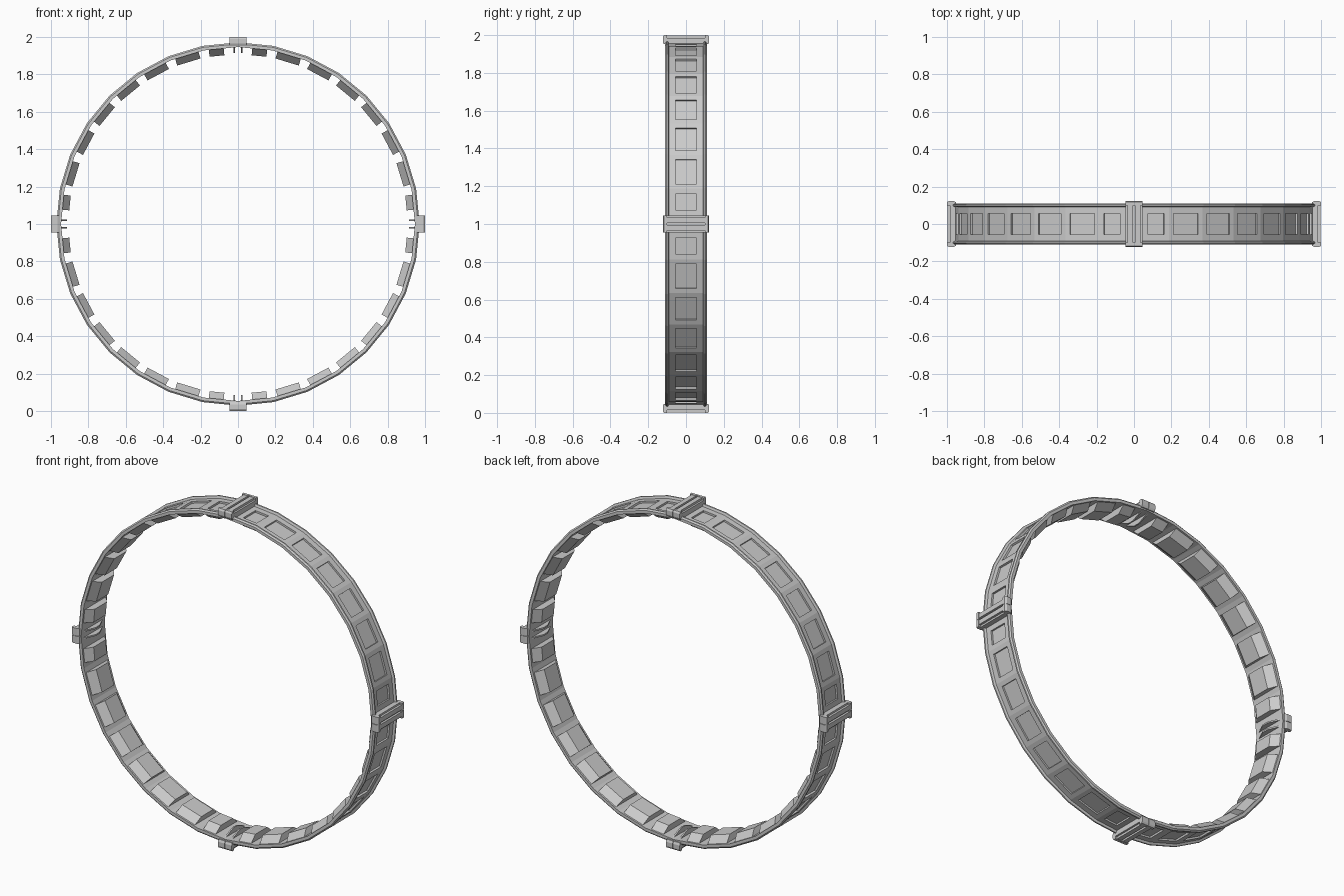
import bpy, bmesh, math
from mathutils import Vector

if "Cube" in bpy.data.objects:
    bpy.data.objects.remove(bpy.data.objects["Cube"])

N = 32
STEP = 2 * math.pi / N
C = math.cos(STEP / 2)

grey = bpy.data.materials.new("grey_metal")
grey.diffuse_color = (0.6, 0.6, 0.6, 1)
grey.use_nodes = True
grey.node_tree.nodes["Principled BSDF"].inputs["Base Color"].default_value = grey.diffuse_color


def place(a, t, y, r):
    """Point in the frame at angle a from the top: tangent t, depth y, radius r."""
    s, c = math.sin(a), math.cos(a)
    return Vector((r * s + t * c, y, 1 + r * c - t * s))


def quad(bm, pts, want):
    """Add a face turned towards the wanted direction."""
    f = bm.faces.new([bm.verts.new(p) for p in pts])
    f.normal_update()
    if f.normal.dot(want) < 0:
        f.normal_flip()


def prism(bm, a, t0, t1, section):
    """Extrude a (y, r) section along the tangent."""
    lo = [bm.verts.new(place(a, t0, y, r)) for y, r in section]
    hi = [bm.verts.new(place(a, t1, y, r)) for y, r in section]
    n = len(section)
    faces = [bm.faces.new(lo), bm.faces.new(hi[::-1])]
    for i in range(n):
        j = (i + 1) % n
        faces.append(bm.faces.new((lo[j], lo[i], hi[i], hi[j])))
    bmesh.ops.recalc_face_normals(bm, faces=faces)


def finish(bm, name):
    me = bpy.data.meshes.new(name)
    bm.to_mesh(me)
    bm.free()
    me.materials.append(grey)
    bpy.context.collection.objects.link(bpy.data.objects.new(name, me))


def window(i):
    """Tangent offset and half length of the window in segment i."""
    if i % 8 == 0:
        return 0.024, 0.043
    if i % 8 == 7:
        return -0.024, 0.043
    return 0.0, 0.068


# Ring band: rails and inner skin swept through all segments
FLOOR = 0.958
half = [(0.09, FLOOR), (0.095, 0.971), (0.103, 0.971), (0.11, 0.963), (0.11, 0.946)]
profile = half + [(-y, r) for y, r in reversed(half)]
bm = bmesh.new()
for i in range(N):
    a0, a1 = i * STEP, (i + 1) * STEP
    am = (a0 + a1) / 2
    up = place(am, 0, 0, 1) - Vector((0, 0, 1))
    along = place(am, 1, 0, 0) - Vector((0, 0, 1))
    for (y0, r0), (y1, r1) in zip(profile, profile[1:]):
        want = Vector((0, r0 - r1, 0)) + up * (y1 - y0)
        quad(bm, [place(a0, 0, y0, r0), place(a1, 0, y0, r0),
                  place(a1, 0, y1, r1), place(a0, 0, y1, r1)], want)
    # Outer floor with a sunken window
    off, hw = window(i)
    e = FLOOR * math.sin(STEP / 2)
    top, low = FLOOR * C, 0.9425
    ts = [-e, off - hw, off + hw, e]
    ys = [-0.09, -0.056, 0.056, 0.09]
    for p in range(3):
        for q in range(3):
            r = low if p == q == 1 else top
            quad(bm, [place(am, t, y, r) for t, y in
                      ((ts[p], ys[q]), (ts[p + 1], ys[q]),
                       (ts[p + 1], ys[q + 1]), (ts[p], ys[q + 1]))], up)
    for k, s in ((1, 1), (2, -1)):
        quad(bm, [place(am, ts[k], y, r) for y, r in
                  ((ys[1], low), (ys[2], low), (ys[2], top), (ys[1], top))], along * s)
        quad(bm, [place(am, t, ys[k], r) for t, r in
                  ((ts[1], low), (ts[2], low), (ts[2], top), (ts[1], top))],
             Vector((0, s, 0)))
bmesh.ops.remove_doubles(bm, verts=bm.verts, dist=1e-5)
finish(bm, "ring_band")

# Tapered pads on the inside, one behind each window
bm = bmesh.new()
for i in range(N):
    off, hw = window(i)
    hw -= 0.003
    prism(bm, (i + 0.5) * STEP, off - hw, off + hw,
          [(-0.1, 0.942), (0.1, 0.942), (0.056, 0.905), (-0.056, 0.905)])
finish(bm, "inner_pads")

# Clamps and inner fins at the four joints
clamps, fins = bmesh.new(), bmesh.new()
for k in range(4):
    a = k * math.pi / 2
    for s in (-1, 1):
        # raised bar of each half, beside a central groove
        prism(clamps, a, s * 0.006, s * 0.034,
              [(-0.112, 0.98), (0.112, 0.98), (0.112, 0.998), (-0.112, 0.998)])
        # end blocks gripping the rails
        for m in (-1, 1):
            prism(clamps, a, s * 0.001, s * 0.045,
                  [(m * y, r) for y, r in ((0.1, 0.952), (0.117, 0.952), (0.123, 0.965),
                                           (0.123, 0.99), (0.117, 1.0), (0.1, 1.0))])
        # pointed fins
        prism(fins, a, s * 0.016, s * 0.025,
              [(-0.1, 0.95), (0.1, 0.95), (0.02, 0.915), (-0.02, 0.915)])
    # base plate
    prism(clamps, a, -0.045, 0.045,
          [(-0.11, 0.955), (0.11, 0.955), (0.11, 0.985), (-0.11, 0.985)])
finish(clamps, "joint_clamps")
finish(fins, "joint_fins")
